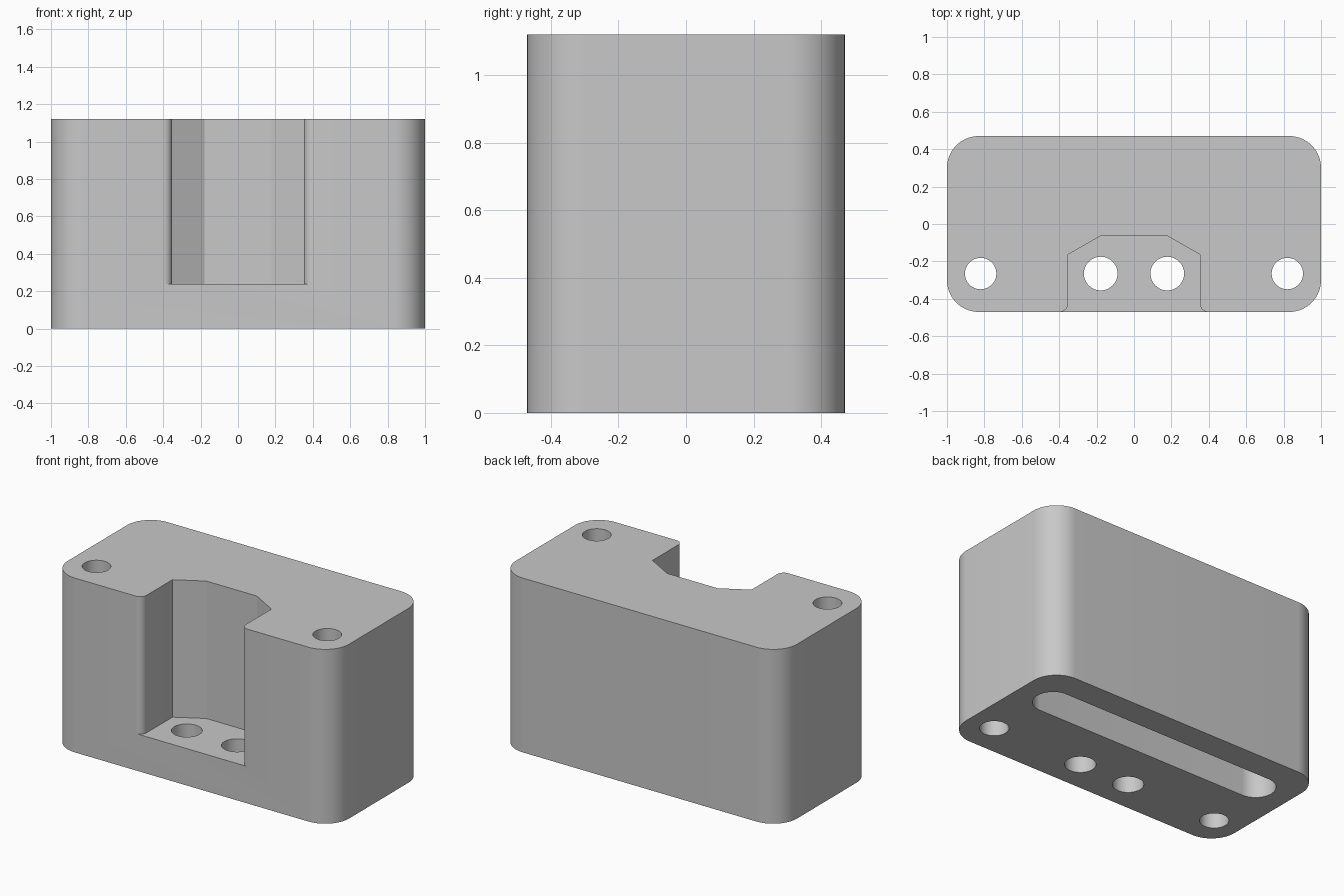
import bpy, bmesh
from math import sin, cos, pi, radians
from mathutils import Vector

cube = bpy.data.objects.get("Cube")
if cube:
    bpy.data.objects.remove(cube, do_unlink=True)

WIDTH, DEPTH, HEIGHT = 2.0, 0.94, 1.12
FRONT = -DEPTH / 2
HOLE_Y = -0.265

grey = bpy.data.materials.new("plain grey")
grey.use_nodes = True
colour = (0.58, 0.58, 0.58, 1)
grey.diffuse_color = colour
grey.node_tree.nodes["Principled BSDF"].inputs["Base Color"].default_value = colour


def arc(cx, cy, r, start, end, steps):
    """Points along an arc, angles in degrees."""
    angles = [radians(start + (end - start) * i / steps) for i in range(steps + 1)]
    return [(cx + r * cos(a), cy + r * sin(a)) for a in angles]


def rounded_rect(cx, cy, w, d, r, steps=16):
    pts = []
    for i, (sx, sy) in enumerate([(1, 1), (-1, 1), (-1, -1), (1, -1)]):
        pts += arc(cx + sx * (w / 2 - r), cy + sy * (d / 2 - r), r, 90 * i, 90 * i + 90, steps)
    return pts


def prism(name, outline, z0, z1):
    """Extrude a flat outline from z0 up to z1."""
    bm = bmesh.new()
    base = bm.faces.new([bm.verts.new((x, y, z0)) for x, y in outline])
    top = bmesh.ops.extrude_face_region(bm, geom=[base])["geom"]
    bmesh.ops.translate(bm, vec=Vector((0, 0, z1 - z0)),
                        verts=[v for v in top if isinstance(v, bmesh.types.BMVert)])
    bmesh.ops.remove_doubles(bm, verts=bm.verts, dist=1e-5)
    bmesh.ops.recalc_face_normals(bm, faces=bm.faces)
    mesh = bpy.data.meshes.new(name)
    bm.to_mesh(mesh)
    bm.free()
    mesh.materials.append(grey)
    obj = bpy.data.objects.new(name, mesh)
    bpy.context.collection.objects.link(obj)
    return obj


# Rounded block
block = prism("block", rounded_rect(0, 0, WIDTH, DEPTH, 0.17), 0, HEIGHT)
cutters = []

# Front pocket with chamfered back corners and rounded mouth
fillet = 0.045
half = [(0.18, -0.065), (0.352, -0.163)]
half += arc(0.352 + fillet, FRONT + fillet, fillet, 180, 270, 8)
half += [(0.352 + fillet, FRONT - 0.1)]
pocket = half + [(-x, y) for x, y in reversed(half)]
cutters.append(prism("pocket_cutter", pocket, 0.237, HEIGHT + 0.1))

# Vertical through holes
for side in (-1, 1):
    for x, r in ((0.82, 0.084), (0.178, 0.09)):
        cutters.append(prism("hole_cutter", arc(side * x, HOLE_Y, r, 0, 360, 48),
                             -0.1, HEIGHT + 0.1))

# Long blind slot in the underside
cutters.append(prism("slot_cutter", rounded_rect(0, 0.18, 1.745, 0.236, 0.118), -0.1, 0.88))

bpy.ops.object.select_all(action="DESELECT")
block.select_set(True)
bpy.context.view_layer.objects.active = block
for cutter in cutters:
    cutter.hide_render = True
    cut = block.modifiers.new("cut", "BOOLEAN")
    cut.operation = "DIFFERENCE"
    cut.solver = "EXACT"
    cut.object = cutter
    bpy.ops.object.modifier_apply(modifier=cut.name)
    bpy.data.objects.remove(cutter, do_unlink=True)

bpy.ops.object.shade_smooth_by_angle(angle=radians(25))
